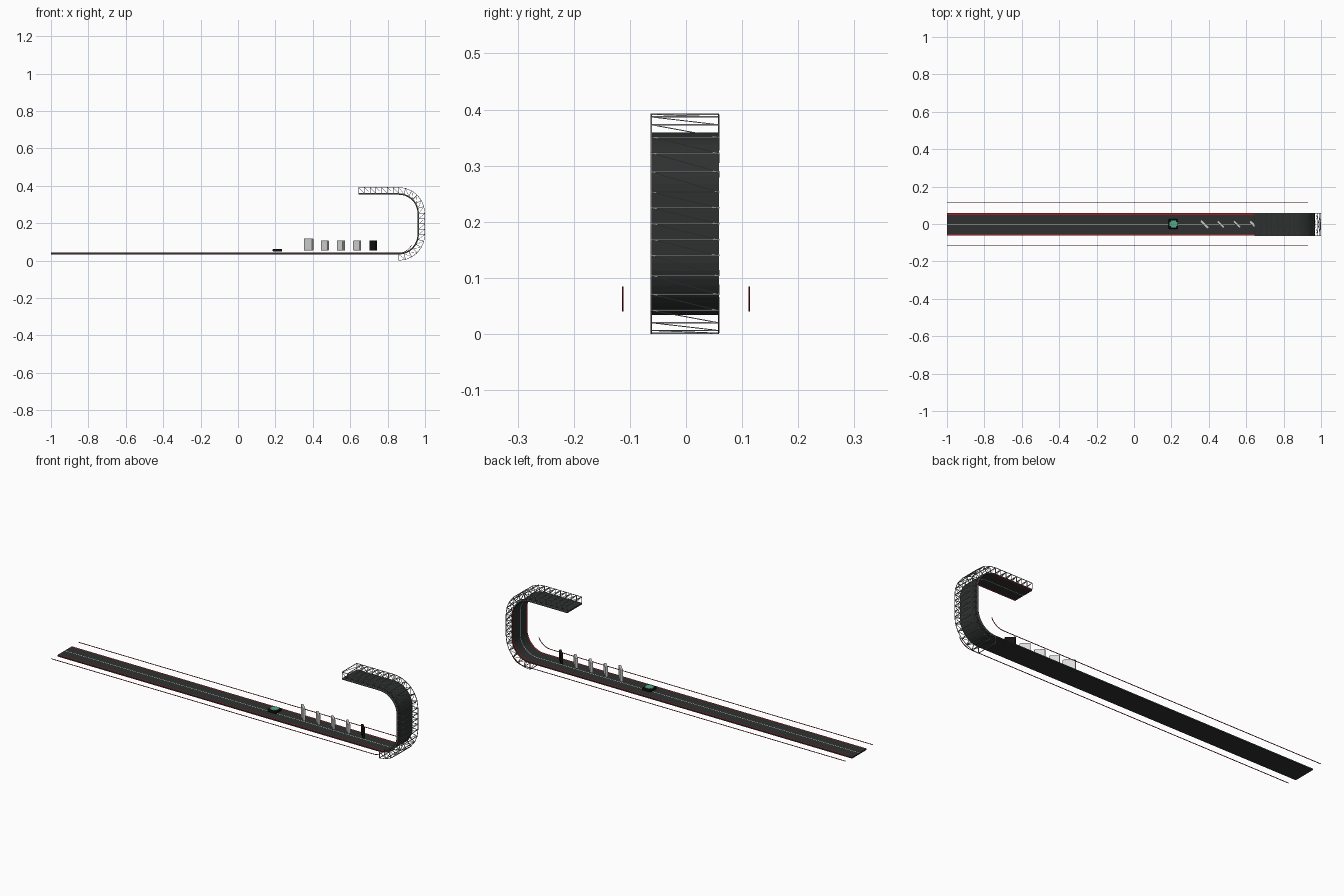
import bpy, bmesh, math
from mathutils import Vector, Matrix

cube = bpy.data.objects.get("Cube")
if cube:
    bpy.data.objects.remove(cube, do_unlink=True)


def material(name, r, g, b):
    m = bpy.data.materials.new(name)
    m.use_nodes = True
    m.diffuse_color = (r, g, b, 1)
    m.node_tree.nodes["Principled BSDF"].inputs["Base Color"].default_value = (r, g, b, 1)
    return m


ASPHALT = material("asphalt", 0.028, 0.031, 0.030)
RED = material("edge red", 0.80, 0.01, 0.02)
DARK_RED = material("rail dark red", 0.30, 0.008, 0.018)
WHITE = material("line white", 0.85, 0.85, 0.85)
STEEL = material("truss grey", 0.28, 0.28, 0.28)
PANEL = material("panel light grey", 0.60, 0.60, 0.60)
FACE = material("panel face grey", 0.72, 0.72, 0.72)
BLACK = material("black", 0.006, 0.006, 0.006)
GREEN = material("teal green", 0.09, 0.40, 0.25)

# Layout of the track in the x-z plane
START, BEND, END = -1.0, 0.86, 0.645
RADIUS, LOW, HIGH = 0.1065, 0.14, 0.253
ROAD_T, TRUSS_D, HALF, MID = 0.007, 0.032, 0.060, -0.002


def mesh_object(name, bm, *mats):
    bmesh.ops.recalc_face_normals(bm, faces=bm.faces[:])
    me = bpy.data.meshes.new(name)
    bm.to_mesh(me)
    bm.free()
    ob = bpy.data.objects.new(name, me)
    bpy.context.collection.objects.link(ob)
    for m in mats:
        me.materials.append(m)
    return ob


def arc(zc, a0, a1, n):
    """Points (x, z) with outward normals on an arc of the bend."""
    out = []
    for i in range(n + 1):
        a = math.radians(a0 + (a1 - a0) * i / n)
        nrm = Vector((math.cos(a), 0, math.sin(a)))
        out.append((Vector((BEND, 0, zc)) + nrm * RADIUS, nrm))
    return out


def track_path(n):
    down, up = Vector((0, 0, -1)), Vector((0, 0, 1))
    return ([(Vector((START, 0, LOW - RADIUS)), down)] + arc(LOW, -90, 0, n)
            + arc(HIGH, 0, 90, n) + [(Vector((END, 0, HIGH + RADIUS)), up)])


def sweep(name, path, y, section, slots, *mats):
    """Closed section of (width, offset) points carried along a path."""
    bm = bmesh.new()
    rings = [[bm.verts.new(p + n * o + Vector((0, y + w, 0))) for w, o in section]
             for p, n in path]
    for a, b in zip(rings, rings[1:]):
        for i, slot in enumerate(slots):
            j = (i + 1) % len(slots)
            bm.faces.new((a[i], a[j], b[j], b[i])).material_index = slot
    bm.faces.new(rings[0])
    bm.faces.new(rings[-1])
    return mesh_object(name, bm, *mats)


# Road with the centre line and the edge lines as bands of its upper face
bands = [-HALF, -0.0588, -0.0540, -0.0013, 0.0013, 0.0540, 0.0588, HALF]
band_slots = [0, 1, 0, 2, 0, 1, 0]
road_section = [(w, -ROAD_T) for w in bands] + [(HALF, 0), (-HALF, 0)]
sweep("road", track_path(12), MID, road_section, band_slots + [0, 0, 0],
      ASPHALT, RED, WHITE)

# Thin side rails that curl upward at the far end
rail_r, rail_w = 0.075, 0.0013
rail_path = [(Vector((START, 0, 0.041)), Vector((0, 0, -1)))]
for i in range(9):
    a = math.radians(-90 + 65 * i / 8)
    n = Vector((math.cos(a), 0, math.sin(a)))
    rail_path.append((Vector((BEND, 0, 0.041 + rail_r)) + n * rail_r, n))
rail_section = [(-rail_w, -rail_w), (rail_w, -rail_w), (rail_w, rail_w), (-rail_w, rail_w)]
for side, label in ((-1, "front"), (1, "back")):
    sweep(label + "_rail", rail_path, side * 0.1125, rail_section, [0] * 4, DARK_RED)


# Truss around the outside of the bend
def bars(name, lines, half, mat):
    """Square bars joining pairs of points."""
    bm = bmesh.new()
    for a, b in lines:
        along = b - a
        turn = along.to_track_quat("Z", "Y").to_matrix().to_4x4()
        size = Matrix.Diagonal((2 * half, 2 * half, along.length, 1))
        bmesh.ops.create_cube(bm, size=1,
                              matrix=Matrix.Translation((a + b) / 2) @ turn @ size)
    mesh_object(name, bm, mat)


def straight(a, b, nrm, n):
    return [(a.lerp(b, i / n), nrm) for i in range(1, n)]


low, high = arc(LOW, -90, 0, 6), arc(HIGH, 0, 90, 6)
deck_end = Vector((END, 0, HIGH + RADIUS))
nodes = (low + straight(low[-1][0], high[0][0], low[-1][1], 4) + high
         + straight(high[-1][0], deck_end, high[-1][1], 7) + [(deck_end, high[-1][1])])


def node(i, side, depth):
    p, n = nodes[i]
    return p + n * depth + Vector((0, MID + side * HALF, 0))


chords, rungs, braces = [], [], []
for i in range(len(nodes)):
    rungs.append((node(i, -1, TRUSS_D), node(i, 1, TRUSS_D)))
    for s in (-1, 1):
        rungs.append((node(i, s, 0), node(i, s, TRUSS_D)))
    if i + 1 < len(nodes):
        braces.append((node(i, 1, TRUSS_D), node(i + 1, -1, TRUSS_D)))
        for s in (-1, 1):
            braces.append((node(i, s, 0), node(i + 1, s, TRUSS_D)))
            chords += [(node(i, s, d), node(i + 1, s, d)) for d in (0, TRUSS_D)]
bars("truss_chords", chords, 0.0012, STEEL)
bars("truss_rungs", rungs, 0.0013, STEEL)
bars("truss_braces", braces, 0.0008, STEEL)


# Rounded boxes for the panels and the vehicle
def box(name, centre, size, mat, yaw=0, bevel=0.0):
    bm = bmesh.new()
    bmesh.ops.create_cube(bm, size=1, matrix=Matrix.Diagonal((*size, 1)))
    ob = mesh_object(name, bm, mat)
    ob.location = centre
    ob.rotation_euler.z = math.radians(yaw)
    if bevel:
        mod = ob.modifiers.new("rounding", "BEVEL")
        mod.width = bevel
        mod.segments = 2


# Row of upright panels turned across the road, the last one black
for i in range(5):
    x = 0.378 + i * 0.0863
    width, height = (0.060, 0.065) if i == 0 else (0.050, 0.054)
    last = i == 4
    z = 0.054 + height / 2
    box(f"panel_{i + 1}", (x, MID, z), (width, 0.013, height),
        BLACK if last else PANEL, -45, 0.003)
    if not last:
        box(f"panel_face_{i + 1}", (x, MID, z), (width * 0.8, 0.0142, height * 0.82), FACE, -45)

# Flat hovering vehicle with a cross-shaped top
CAR = Vector((0.211, 0, 0.055))
box("vehicle_body", CAR, (0.051, 0.051, 0.013), BLACK, 0, 0.003)
for name, sx, sy in (("long", 0.042, 0.024), ("wide", 0.026, 0.040)):
    box("vehicle_top_" + name, CAR + Vector((0, 0, 0.0065)), (sx, sy, 0.003), GREEN)
